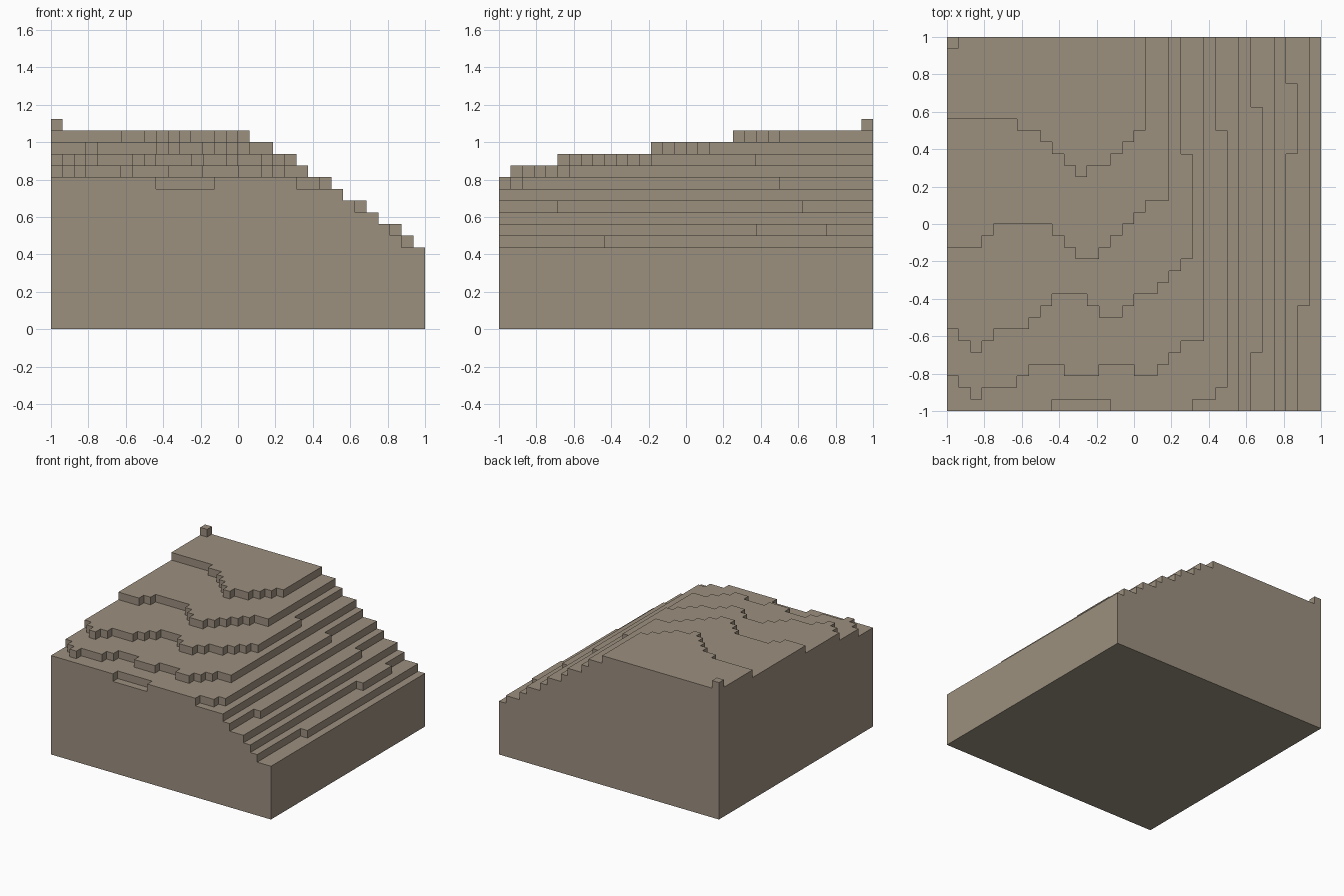
import bpy
import bmesh
from mathutils import Vector

cube = bpy.data.objects.get("Cube")
if cube:
    bpy.data.objects.remove(cube, do_unlink=True)

GRID = 32            # blocks along each side
BLOCK = 2 / GRID     # edge length of one block
BASE_LEVEL = 7       # block layers under the lowest terrace

# One colour for the whole hillside
stone = bpy.data.materials.new("warm_grey_stone")
stone.use_nodes = True
stone_colour = (0.333, 0.279, 0.212, 1)
stone.diffuse_color = stone_colour
stone.node_tree.nodes["Principled BSDF"].inputs["Base Color"].default_value = stone_colour

# Height in block layers for every cell of the plan
height = [[BASE_LEVEL] * GRID for column in range(GRID)]


def raise_cells(level, column, front, back=GRID):
    """Lift one column of cells to a level, from its front edge to its back edge."""
    for row in range(front, back):
        height[column][row] = max(height[column][row], level)


def terrace(level, runs):
    """Each run is (right end, front edge); runs follow on from left to right."""
    column = 0
    for right_end, front in runs:
        while column < right_end:
            raise_cells(level, column, front)
            column += 1


# Straight steps down the left flank, with their jutting ledges
for level, right_end in ((8, 30), (9, 29), (10, 28), (11, 26), (12, 25)):
    terrace(level, [(right_end, 0)])
raise_cells(level=8, column=30, front=9)
raise_cells(level=9, column=29, front=22, back=28)
raise_cells(level=11, column=26, front=5, back=26)

# Lowest plateau, notched along the front edge
terrace(13, [(9, 0), (14, 1), (21, 0), (23, 1)])
raise_cells(level=13, column=23, front=2, back=24)

# Winding front terraces
terrace(14, [(1, 3), (2, 2), (3, 1), (6, 2), (7, 3), (10, 4), (13, 3),
             (16, 4), (18, 3), (19, 4), (20, 5), (22, 6)])
terrace(15, [(1, 7), (2, 6), (3, 5), (4, 6), (7, 7), (8, 8), (9, 9), (12, 10),
             (13, 9), (15, 8), (16, 9), (18, 10), (19, 11), (20, 12)])
raise_cells(level=15, column=20, front=13, back=22)
terrace(16, [(3, 14), (4, 15), (9, 16), (10, 15), (11, 14), (13, 13),
             (14, 14), (15, 15), (16, 16), (17, 17), (19, 18)])
terrace(17, [(6, 25), (8, 24), (9, 23), (10, 22), (11, 21), (12, 20),
             (14, 21), (15, 22), (16, 23), (17, 24)])

# Single summit block in the back corner
raise_cells(level=18, column=0, front=GRID - 1)


def solid(x, y, z):
    return 0 <= x < GRID and 0 <= y < GRID and 0 <= z < height[x][y]


# Skin the stacked blocks: one quad wherever a block meets open air
bm = bmesh.new()
corners = {}


def corner(point):
    key = tuple(round(c) for c in point)
    if key not in corners:
        x, y, z = key
        corners[key] = bm.verts.new((x * BLOCK - 1, y * BLOCK - 1, z * BLOCK))
    return corners[key]


axes = [Vector((1, 0, 0)), Vector((0, 1, 0)), Vector((0, 0, 1))]
for x in range(GRID):
    for y in range(GRID):
        for z in range(height[x][y]):
            for axis in range(3):
                normal, u, v = (axes[(axis + k) % 3] for k in range(3))
                for side in (-1, 1):
                    nx, ny, nz = (round(c) for c in Vector((x, y, z)) + normal * side)
                    if solid(nx, ny, nz):
                        continue
                    start = Vector((x, y, z))
                    if side > 0:
                        start = start + normal
                    loop = [start, start + u, start + u + v, start + v]
                    if side < 0:
                        loop.reverse()
                    bm.faces.new([corner(p) for p in loop])

mesh = bpy.data.meshes.new("terraced_hillside")
bm.to_mesh(mesh)
bm.free()
mesh.materials.append(stone)
hillside = bpy.data.objects.new("terraced_hillside", mesh)
bpy.context.collection.objects.link(hillside)
